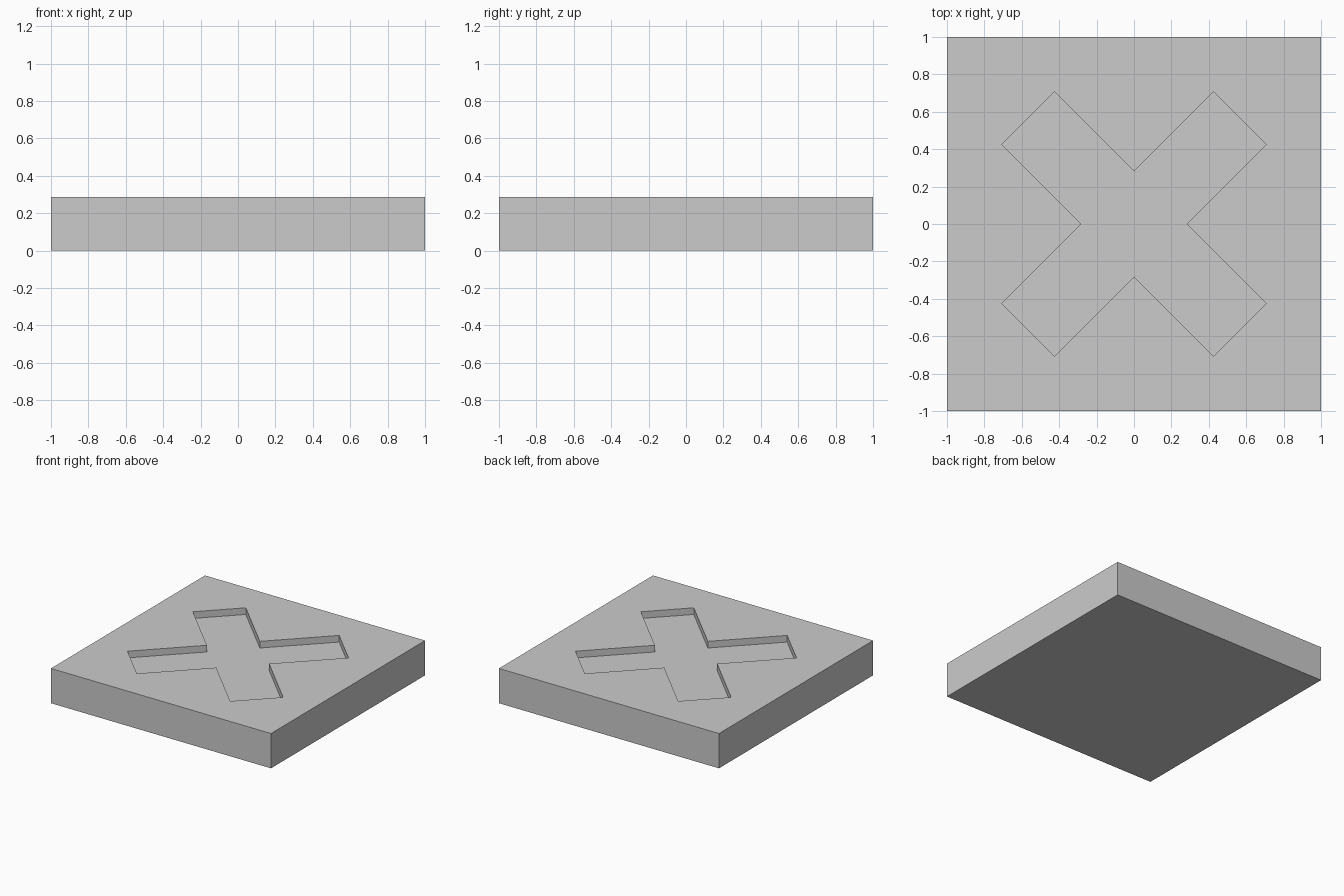
import bpy, bmesh
from math import radians
from mathutils import Matrix

if "Cube" in bpy.data.objects:
    bpy.data.objects.remove(bpy.data.objects["Cube"])

SIZE, HEIGHT = 2.0, 0.286
ARM, HALF_W, DEPTH = 0.8, 0.2, 0.055


def extruded(name, outline, z0, z1):
    """Closed prism from a 2D outline."""
    bm = bmesh.new()
    face = bm.faces.new([bm.verts.new((x, y, z0)) for x, y in outline])
    top = bmesh.ops.extrude_face_region(bm, geom=[face])["geom"]
    verts = [v for v in top if isinstance(v, bmesh.types.BMVert)]
    bmesh.ops.translate(bm, verts=verts, vec=(0, 0, z1 - z0))
    bmesh.ops.recalc_face_normals(bm, faces=bm.faces)
    mesh = bpy.data.meshes.new(name)
    bm.to_mesh(mesh)
    bm.free()
    obj = bpy.data.objects.new(name, mesh)
    bpy.context.collection.objects.link(obj)
    return obj


# Square plate
h = SIZE / 2
plate = extruded("plate", [(-h, -h), (h, -h), (h, h), (-h, h)], 0, HEIGHT)

# Diagonal cross: one arm's three corners repeated four times
arm = [(HALF_W, -HALF_W), (ARM, -HALF_W), (ARM, HALF_W)]
outline = []
for i in range(4):
    rot = Matrix.Rotation(radians(45 + 90 * i), 2)
    for x, y in arm:
        outline.append((rot[0][0] * x + rot[0][1] * y, rot[1][0] * x + rot[1][1] * y))
cutter = extruded("cross_cutter", outline, HEIGHT - DEPTH, HEIGHT + 0.1)
cutter.hide_render = True

# Sink the cross into the top of the plate
cut = plate.modifiers.new("cross_recess", "BOOLEAN")
cut.operation = "DIFFERENCE"
cut.solver = "EXACT"
cut.object = cutter
bpy.context.view_layer.objects.active = plate
bpy.ops.object.modifier_apply(modifier=cut.name)
bpy.data.objects.remove(cutter)
